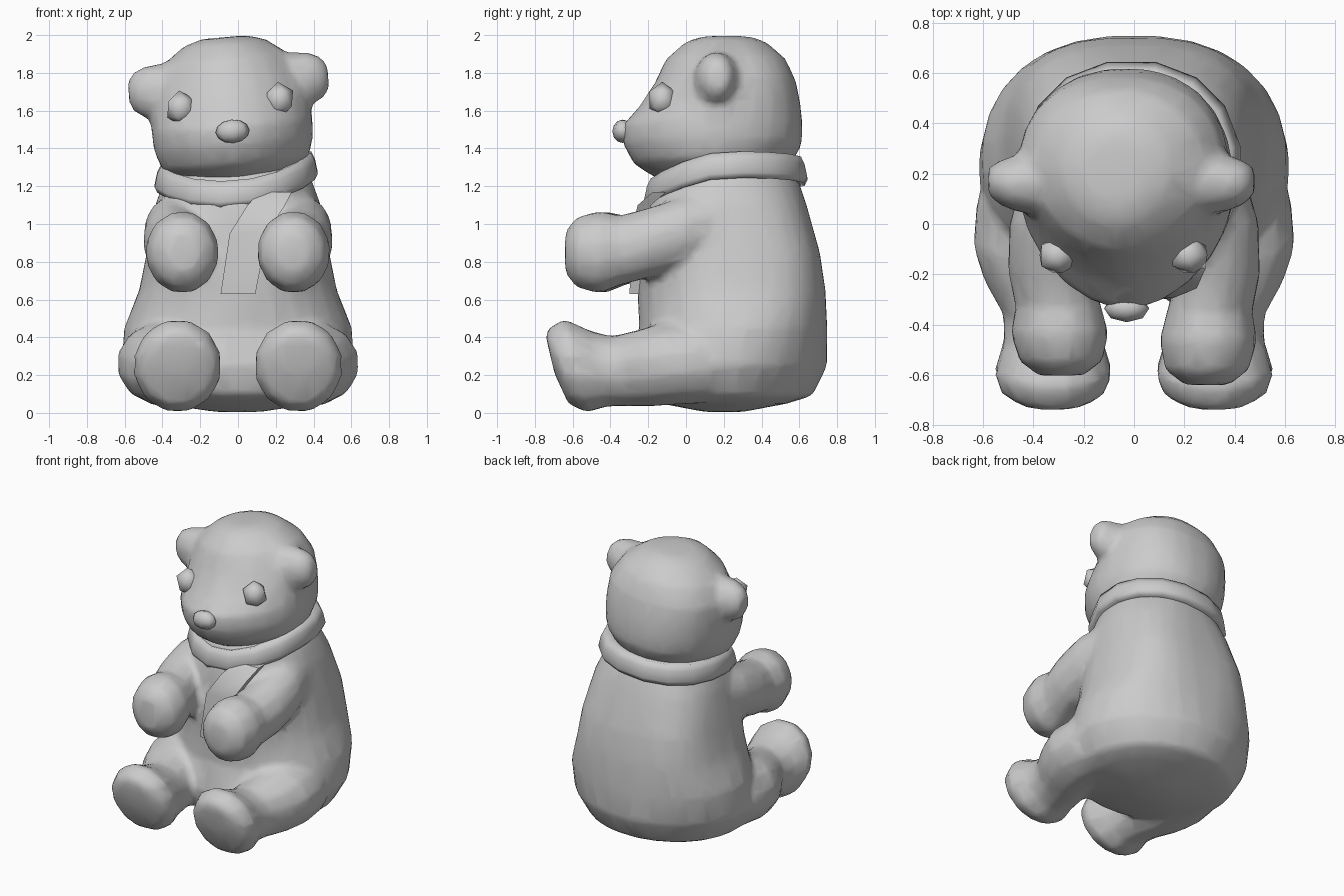
import bpy, bmesh, math
from mathutils import Matrix, Vector

cube = bpy.data.objects.get("Cube")
if cube:
    bpy.data.objects.remove(cube, do_unlink=True)

GREY = (0.6, 0.6, 0.6, 1)
grey = bpy.data.materials.new("plain_grey")
grey.use_nodes = True
grey.diffuse_color = GREY
grey.node_tree.nodes["Principled BSDF"].inputs["Base Color"].default_value = GREY


def finish(name, bm, angle=75):
    """Turn a bmesh into a smooth grey object."""
    bmesh.ops.recalc_face_normals(bm, faces=bm.faces)
    mesh = bpy.data.meshes.new(name)
    bm.to_mesh(mesh)
    bm.free()
    mesh.materials.append(grey)
    ob = bpy.data.objects.new(name, mesh)
    bpy.context.collection.objects.link(ob)
    bpy.ops.object.select_all(action="DESELECT")
    ob.select_set(True)
    bpy.context.view_layer.objects.active = ob
    bpy.ops.object.shade_smooth_by_angle(angle=math.radians(angle))
    return ob


def fuse(ob):
    """Melt overlapping shells into one soft low-poly skin."""
    remesh = ob.modifiers.new("fuse", "REMESH")
    remesh.mode = "VOXEL"
    remesh.voxel_size = 0.025
    remesh.use_smooth_shade = True
    soften = ob.modifiers.new("soften", "SMOOTH")
    soften.factor = 0.5
    soften.iterations = 5
    ob.modifiers.new("thin_out", "DECIMATE").ratio = 0.15


def unit_curve(ang, back, front):
    """Point on a rounded square; power 2 is a circle, higher is squarer."""
    c, s = math.cos(ang), math.sin(ang)
    e = 2 / (back if s > 0 else front)
    return math.copysign(abs(c) ** e, c), math.copysign(abs(s) ** e, s)


def loft(bm, rings, axis="z", n=14, shear=0, side=1, front=2):
    """Skin rings (position, centre a, centre b, radius a, radius b, [power]) along an axis."""
    loops = []
    for t, ca, cb, ra, rb, *power in rings:
        loop = []
        for i in range(n):
            u, v = unit_curve(math.tau * (i + 0.5) / n, power[0] if power else 2, front)
            a, db = ca + ra * u, rb * v
            p = t + shear * db
            co = {"z": (a, cb + db, p), "y": (a, p, cb + db), "x": (p, a, cb + db)}[axis]
            loop.append(bm.verts.new((co[0] * side, co[1], co[2])))
        loops.append(loop)
    for lo, hi in zip(loops, loops[1:]):
        for i in range(n):
            j = (i + 1) % n
            bm.faces.new((lo[i], lo[j], hi[j], hi[i]))
    bm.faces.new(loops[0])
    bm.faces.new(loops[-1])


# Body, arms and legs
bm = bmesh.new()
loft(bm, [
    (0.005, 0, 0.2, 0.12, 0.1), (0.05, 0, 0.2, 0.42, 0.34), (0.09, 0, 0.2, 0.53, 0.47),
    (0.25, 0, 0.22, 0.62, 0.53), (0.45, 0, 0.25, 0.605, 0.5, 2.3),
    (0.65, 0, 0.24, 0.525, 0.5, 2.8), (0.85, 0, 0.23, 0.485, 0.48, 3),
    (1.1, 0, 0.21, 0.44, 0.43, 2.6), (1.25, 0, 0.21, 0.385, 0.38, 2.2),
    (1.36, 0, 0.21, 0.3, 0.3)], "z", 28)
leg = [
    (-0.72, 0.32, 0.31, 0.12, 0.11), (-0.67, 0.32, 0.25, 0.21, 0.21),
    (-0.585, 0.32, 0.25, 0.24, 0.255), (-0.46, 0.32, 0.235, 0.2, 0.205),
    (-0.35, 0.335, 0.22, 0.19, 0.19), (-0.22, 0.38, 0.235, 0.22, 0.205),
    (-0.08, 0.4, 0.26, 0.245, 0.22), (0.1, 0.38, 0.27, 0.25, 0.22)]
arm = [
    (-0.64, 0.29, 0.85, 0.09, 0.11), (-0.58, 0.29, 0.85, 0.17, 0.19),
    (-0.46, 0.295, 0.85, 0.2, 0.225), (-0.35, 0.3, 0.86, 0.175, 0.19),
    (-0.2, 0.335, 0.9, 0.17, 0.19), (0, 0.345, 0.96, 0.155, 0.19),
    (0.2, 0.33, 1.0, 0.11, 0.15)]
for side, reach in ((-1, 0.94), (1, 1)):
    loft(bm, leg, "y", 12, -0.24, side)
    loft(bm, [(t * reach, *ring) for t, *ring in arm], "y", 12, 0, side)
fuse(finish("body_with_limbs", bm))

# Head parts are shaped upright, then tilted together
pivot = Vector((0, 0.15, 1.65))
tilt = (Matrix.Translation(pivot + Vector((-0.043, 0, 0)))
        @ Matrix.Rotation(math.radians(-5), 4, "Y") @ Matrix.Translation(-pivot))


def head_part(name, bm):
    bm.transform(tilt)
    return finish(name, bm)


# Head with ears growing out of it
bm = bmesh.new()
loft(bm, [
    (1.22, 0, 0.15, 0.2, 0.25), (1.26, 0, 0.15, 0.31, 0.34), (1.32, 0, 0.14, 0.39, 0.42),
    (1.42, 0, 0.14, 0.425, 0.475, 2.2), (1.52, 0, 0.14, 0.43, 0.48, 2.3),
    (1.62, 0, 0.18, 0.425, 0.43, 2.3), (1.75, 0, 0.21, 0.41, 0.375, 2.3),
    (1.87, 0, 0.21, 0.34, 0.32, 2.2), (1.96, 0, 0.21, 0.22, 0.22),
    (1.99, 0, 0.21, 0.12, 0.14)], "z", 24, front=1.8)
for side in (-1, 1):
    loft(bm, [(0.2, 0.17, 1.73, 0.16, 0.16), (0.34, 0.165, 1.73, 0.13, 0.155),
              (0.42, 0.16, 1.735, 0.115, 0.145), (0.49, 0.165, 1.735, 0.09, 0.12),
              (0.53, 0.17, 1.735, 0.055, 0.07)], "x", 10, 0, side)
fuse(head_part("head_with_ears", bm))

# Eyes
for side, word in ((-1, "right"), (1, "left")):
    bm = bmesh.new()
    bmesh.ops.create_icosphere(bm, subdivisions=1, radius=1)
    bm.transform(Matrix.Translation((0.262 * side, -0.125, 1.635))
                 @ Matrix.Diagonal((0.085, 0.08, 0.095, 1)))
    head_part(word + "_eye", bm)

# Nose
bm = bmesh.new()
bmesh.ops.create_uvsphere(bm, u_segments=8, v_segments=6, radius=1)
bm.transform(Matrix.Translation((0, -0.335, 1.49)) @ Matrix.Diagonal((0.09, 0.055, 0.062, 1)))
head_part("nose", bm)

# Scarf band: a rounded profile swept round the neck, dipping at the front
bm = bmesh.new()
profile = [(-0.06, -0.06), (0.02, -0.07), (0.035, -0.04), (0.02, 0.03), (0, 0.07), (-0.06, 0.06)]
N = 16
loops = []
for i in range(N):
    u, v = unit_curve(math.tau * (i + 0.5) / N, 2.2, 2)
    mid = 1.28 + 0.035 * u - 0.12 * max(0, -v) ** 1.5
    loops.append([bm.verts.new(((0.405 + r) * u - 0.01, 0.21 + (0.405 + r) * v, mid + z))
                  for r, z in profile])
for i in range(N):
    a, b = loops[i], loops[(i + 1) % N]
    for k in range(len(profile)):
        m = (k + 1) % len(profile)
        bm.faces.new((a[k], b[k], b[m], a[m]))
finish("scarf_band", bm)

# Scarf end hanging down the chest
bm = bmesh.new()
loft(bm, [(0.63, 0, -0.27, 0.13, 0.04), (0.95, 0.055, -0.265, 0.14, 0.04),
          (1.1, 0.15, -0.22, 0.14, 0.05), (1.17, 0.2, -0.14, 0.12, 0.05)], "z", 4)
finish("scarf_end", bm, 40)
